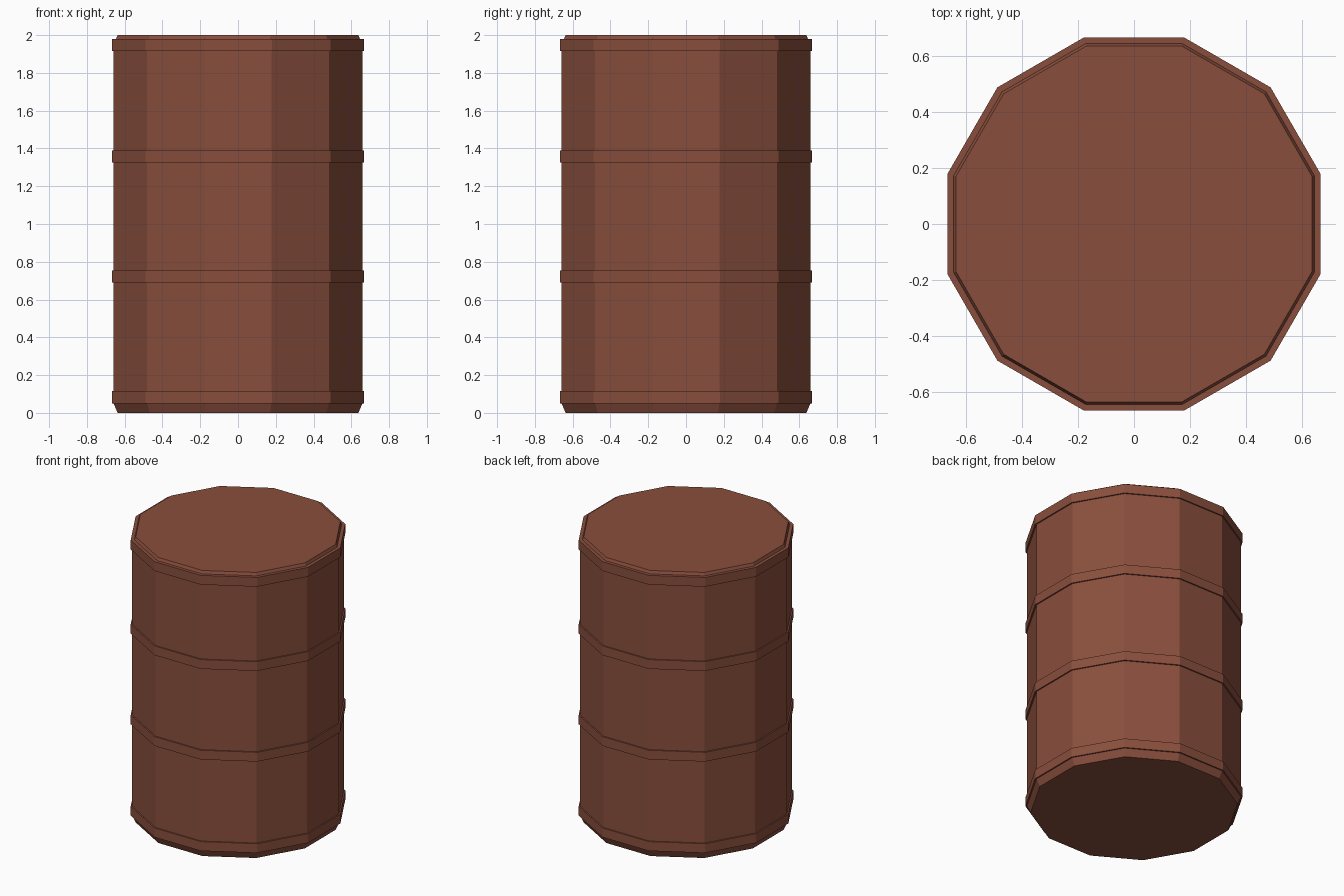
import bpy
import math

SIDES = 12

cube = bpy.data.objects.get("Cube")
if cube:
    bpy.data.objects.remove(cube, do_unlink=True)

# Single rusty brown paint
rust = bpy.data.materials.new("rust_brown")
rust.use_nodes = True
colour = (0.25, 0.076, 0.046, 1)
rust.diffuse_color = colour
rust.node_tree.nodes["Principled BSDF"].inputs["Base Color"].default_value = colour


def lathe(name, profile, closed=False):
    """Turn (apothem, z) points into a flat-sided solid with sides facing the axes."""
    verts, faces = [], []
    for apothem, z in profile:
        radius = apothem / math.cos(math.pi / SIDES)
        for i in range(SIDES):
            a = 2 * math.pi * (i + 0.5) / SIDES
            verts.append((radius * math.cos(a), radius * math.sin(a), z))
    rows = len(profile)
    for r in range(rows if closed else rows - 1):
        lo, hi = r * SIDES, (r + 1) % rows * SIDES
        for i in range(SIDES):
            j = (i + 1) % SIDES
            faces.append((lo + i, lo + j, hi + j, hi + i))
    if not closed:
        faces.append(tuple(reversed(range(SIDES))))
        faces.append(tuple(range((rows - 1) * SIDES, rows * SIDES)))
    mesh = bpy.data.meshes.new(name)
    mesh.from_pydata(verts, [], faces)
    mesh.materials.append(rust)
    obj = bpy.data.objects.new(name, mesh)
    bpy.context.collection.objects.link(obj)
    return obj


# Barrel body with chamfered rims
lathe("barrel_body", [(0.637, 0), (0.659, 0.05), (0.659, 1.95), (0.637, 2)])

# Four raised hoops
hoops = {"bottom": 0.05, "lower": 0.69, "upper": 1.325, "top": 1.915}
for label, z in hoops.items():
    top = z + 0.065
    lathe(label + "_hoop", [(0.63, z), (0.668, z), (0.668, top), (0.63, top)], closed=True)
